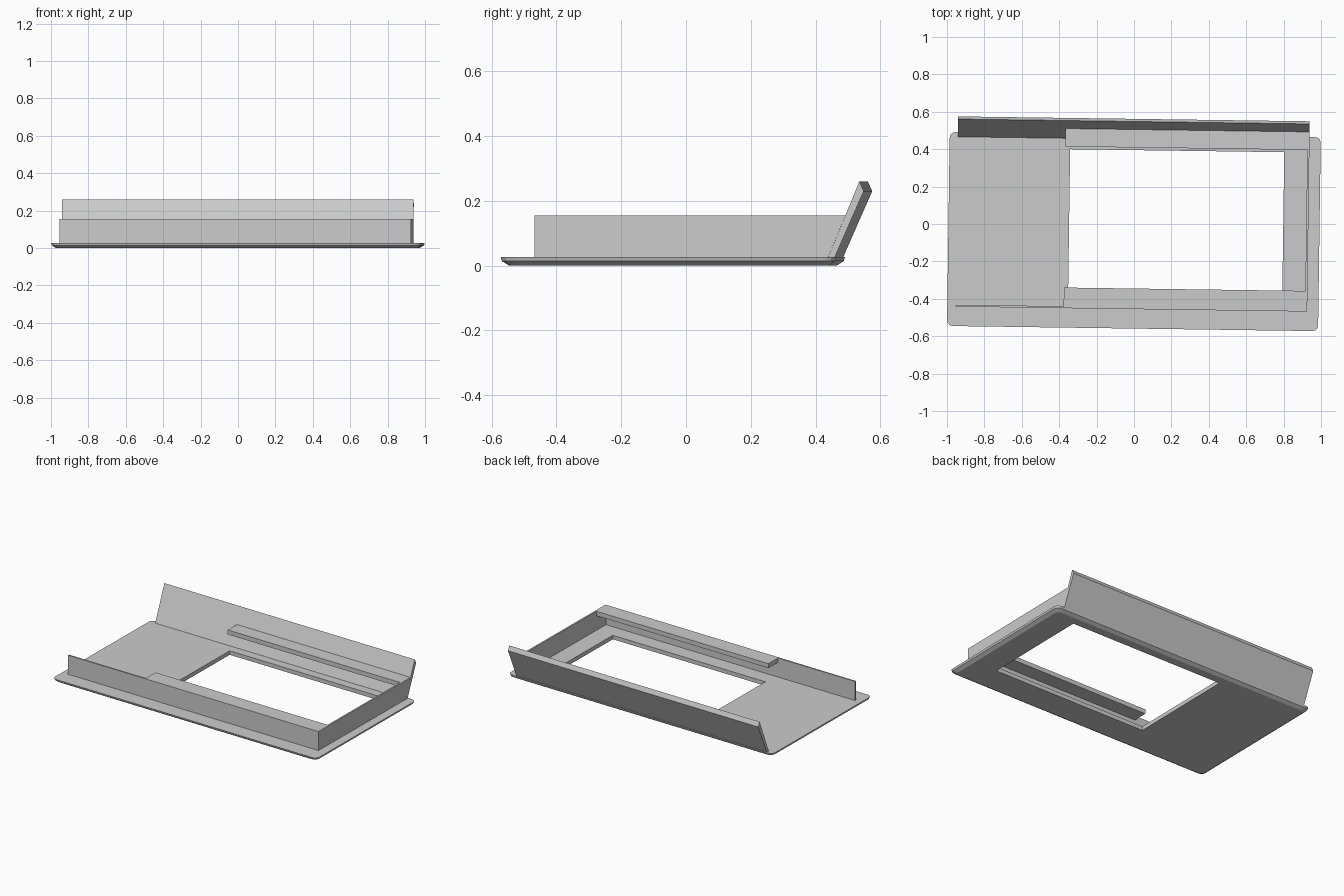
import bpy, bmesh, math

cube = bpy.data.objects.get("Cube")
if cube:
    bpy.data.objects.remove(cube, do_unlink=True)

YAW = -0.0139      # whole tray is turned slightly about z
TOP = 0.155        # height of the walls and flanges
FLOOR = 0.027      # top of the base plate
LEFT, RIGHT = -0.948, 0.932

grey = bpy.data.materials.new("light grey")
grey.use_nodes = True
grey.diffuse_color = (0.6, 0.6, 0.6, 1)
grey.node_tree.nodes["Principled BSDF"].inputs["Base Color"].default_value = grey.diffuse_color


def finish(name, bm):
    bmesh.ops.recalc_face_normals(bm, faces=bm.faces)
    mesh = bpy.data.meshes.new(name)
    bm.to_mesh(mesh)
    bm.free()
    mesh.materials.append(grey)
    obj = bpy.data.objects.new(name, mesh)
    obj.rotation_euler.z = YAW
    bpy.context.collection.objects.link(obj)
    return obj


def extrude_x(name, profile, x0, x1):
    """Solid made by sweeping a (y, z) profile along x."""
    bm = bmesh.new()
    a = [bm.verts.new((x0, y, z)) for y, z in profile]
    b = [bm.verts.new((x1, y, z)) for y, z in profile]
    bm.faces.new(a)
    bm.faces.new(b)
    bridge(bm, a, b)
    return finish(name, bm)


def bridge(bm, a, b):
    for i in range(len(a)):
        j = (i + 1) % len(a)
        bm.faces.new((a[i], a[j], b[j], b[i]))


def ring(bm, x0, x1, y0, y1, z, radius=0, steps=3):
    """Closed loop of verts around a rectangle with optional round corners."""
    verts = []
    for k, (cx, cy) in enumerate(((x1, y1), (x0, y1), (x0, y0), (x1, y0))):
        sx, sy = (1 if cx == x1 else -1), (1 if cy == y1 else -1)
        for i in range(steps + 1 if radius else 1):
            t = math.pi / 2 * (k + i / steps)
            verts.append(bm.verts.new((cx + radius * (math.cos(t) - sx) if radius else cx,
                                       cy + radius * (math.sin(t) - sy) if radius else cy, z)))
    return verts


def fill_between(bm, outer, inner):
    edges = []
    for loop in (outer, inner):
        for i in range(len(loop)):
            pair = (loop[i], loop[(i + 1) % len(loop)])
            edges.append(bm.edges.get(pair) or bm.edges.new(pair))
    bmesh.ops.triangle_fill(bm, edges=edges, use_beauty=True)


# Base plate: rounded corners, chamfered underside, rectangular opening
bm = bmesh.new()
outline = [ring(bm, -0.992 + d, 0.992 - d, -0.559 + d, 0.478 - d, z, 0.03)
           for d, z in ((0, FLOOR), (0.004, 0.014), (0.026, 0))]
hole = [ring(bm, -0.347, 0.798, -0.345, 0.395, z) for z in (FLOOR, 0)]
bridge(bm, outline[0], outline[1])
bridge(bm, outline[1], outline[2])
bridge(bm, hole[0], hole[1])
fill_between(bm, outline[0], hole[0])
fill_between(bm, outline[2], hole[1])
bmesh.ops.dissolve_limit(bm, angle_limit=0.001, verts=bm.verts, edges=bm.edges)
bmesh.ops.triangulate(bm, faces=bm.faces)
finish("base_plate", bm)

# Leaning back panel with a bevelled upper edge
extrude_x("back_panel", [(0.447, 0.012), (0.548, 0.26), (0.562, 0.23), (0.466, 0.012)],
          LEFT, RIGHT)

# Front wall and its inward top flange
extrude_x("front_wall", [(-0.455, 0.02), (-0.455, TOP), (-0.445, TOP), (-0.445, 0.02)],
          LEFT, RIGHT)
extrude_x("front_flange", [(-0.446, TOP - 0.03), (-0.446, TOP), (-0.345, TOP), (-0.345, TOP - 0.03)],
          -0.37, RIGHT - 0.005)

# End wall, cut to meet the leaning panel
extrude_x("left_wall", [(-0.455, 0.02), (-0.455, TOP), (0.505, TOP), (0.45, 0.02)],
          RIGHT - 0.011, RIGHT)

# Rear flange fixed to the leaning panel
extrude_x("rear_flange", [(0.409, TOP - 0.03), (0.409, TOP), (0.507, TOP), (0.495, TOP - 0.03)],
          -0.372, RIGHT - 0.005)
